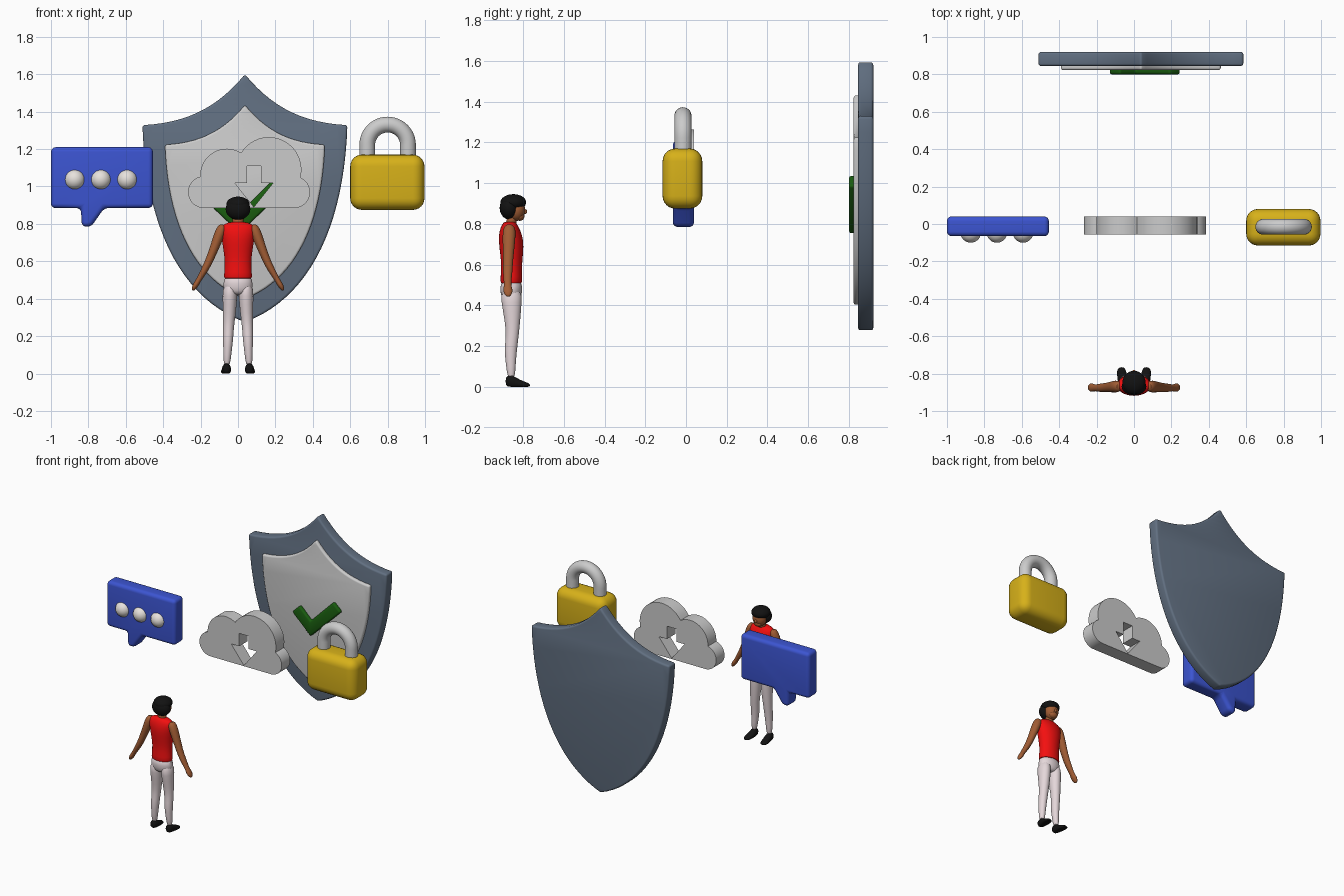
import bpy, bmesh
from math import sin, cos, pi, radians, atan2
from mathutils import Vector
from mathutils.geometry import interpolate_bezier, intersect_sphere_sphere_2d

if "Cube" in bpy.data.objects:
    bpy.data.objects.remove(bpy.data.objects["Cube"])


def material(name, rgb):
    m = bpy.data.materials.new(name)
    m.diffuse_color = (*rgb, 1)
    m.use_nodes = True
    m.node_tree.nodes["Principled BSDF"].inputs["Base Color"].default_value = m.diffuse_color
    return m


BLUE = material("blue", (0.045, 0.09, 0.64))
WHITE = material("white", (0.8, 0.76, 0.72))
GOLD = material("gold", (0.68, 0.44, 0.01))
STEEL = material("steel", (0.12, 0.16, 0.22))
GREEN = material("green", (0.01, 0.11, 0.005))
RED = material("red", (0.9, 0.005, 0.005))
SKIN = material("skin", (0.36, 0.11, 0.035))
CLOTH = material("cloth", (0.78, 0.68, 0.7))
BLACK = material("black", (0.006, 0.006, 0.006))


def finish(name, bm, mat=None):
    bmesh.ops.recalc_face_normals(bm, faces=bm.faces)
    me = bpy.data.meshes.new(name)
    bm.to_mesh(me)
    bm.free()
    ob = bpy.data.objects.new(name, me)
    bpy.context.collection.objects.link(ob)
    if mat:
        me.materials.append(mat)
    return ob


def bevel(ob, width, segments):
    m = ob.modifiers.new("bevel", 'BEVEL')
    m.width, m.segments, m.limit_method = width, segments, 'ANGLE'
    m.angle_limit = radians(25)


def plate(name, outline, y0, y1, mat=None, width=0, segments=3):
    """Front-view (x, z) outline extruded from y0 to y1."""
    bm = bmesh.new()
    face = bm.faces.new([bm.verts.new((x, y0, z)) for x, z in outline])
    ext = bmesh.ops.extrude_face_region(bm, geom=[face])["geom"]
    bmesh.ops.translate(bm, vec=(0, y1 - y0, 0),
                        verts=[v for v in ext if isinstance(v, bmesh.types.BMVert)])
    ob = finish(name, bm, mat)
    if width:
        bevel(ob, width, segments)
    return ob


def ellipsoids(name, parts, mat=None):
    bm = bmesh.new()
    for centre, radii in parts:
        vs = bmesh.ops.create_uvsphere(bm, u_segments=28, v_segments=18, radius=1)["verts"]
        for v in vs:
            v.co = Vector(centre) + Vector([a * b for a, b in zip(v.co, radii)])
    return finish(name, bm, mat)


def loft(name, stations, mat=None, side=(0, 1, 0), n=16, floor=None, smooth=True):
    """Elliptical rings (x, y, z, ru, rv) joined along a path."""
    bm = bmesh.new()
    pts = [Vector(s[:3]) for s in stations]
    v_axis = Vector(side)
    rings = []
    for i, (p, s) in enumerate(zip(pts, stations)):
        t = pts[min(i + 1, len(pts) - 1)] - pts[max(i - 1, 0)]
        u_axis = v_axis.cross(t).normalized()
        ring = []
        for k in range(n):
            a = 2 * pi * k / n
            co = p + u_axis * s[3] * cos(a) + v_axis * s[4] * sin(a)
            if floor is not None:
                co.z = max(co.z, floor)
            ring.append(bm.verts.new(co))
        rings.append(ring)
    for a, b in zip(rings, rings[1:]):
        for k in range(n):
            bm.faces.new((a[k], a[(k + 1) % n], b[(k + 1) % n], b[k]))
    bm.faces.new(rings[0])
    bm.faces.new(rings[-1])
    ob = finish(name, bm, mat)
    if smooth:
        ob.modifiers.new("subsurf", 'SUBSURF').levels = 1
    return ob


# Shield: outer body, raised panel, check mark
top = interpolate_bezier((0, 1.6, 0), (.14, 1.43, 0), (.30, 1.34, 0), (.548, 1.328, 0), 14)
low = interpolate_bezier((.548, 1.328, 0), (.53, .78, 0), (.34, .40, 0), (0, .275, 0), 22)
half = [(p[0], p[1]) for p in top + low[1:]]
shape = half + [(-x, z) for x, z in half[-2:0:-1]]
plate("shield_body", [(x + .037, z) for x, z in shape], .845, .92, STEEL, .013)
plate("shield_panel", [(x * .78 + .037, .4 + (z - .275) * .782) for x, z in shape],
      .823, .86, None, .012)
plate("check_mark", [(-.135, .888), (-.075, .945), (.01, .86), (.19, 1.04), (.25, .985), (.01, .75)],
      .80, .84, GREEN, .012)

# Speech bubble with three dots
plate("speech_bubble", [(-1, 1.21), (-1, .885), (-.84, .885), (-.835, .785), (-.785, .785),
                        (-.715, .885), (-.455, .885), (-.455, 1.21)], -.065, .04, BLUE, .028, 5)
for i in range(3):
    ellipsoids("bubble_dot", [((-.873 + .14 * i, -.045, 1.037), (.055, .055, .055))], WHITE)

# Cloud from four arcs, pierced by an arrow
circles = [((-.182, .97), .085), ((-.06, 1.06), .142), ((.165, 1.09), .174), ((.30, .97), .085)]
joints = [Vector((-.182, .885))]
for (c, r), (d, q) in zip(circles, circles[1:]):
    joints.append(max(intersect_sphere_sphere_2d(c, r, d, q), key=lambda p: p[1]))
joints.append(Vector((.30, .885)))
outline = []
for (c, r), a, b in zip(circles, joints, joints[1:]):
    a0 = atan2(a[1] - c[1], a[0] - c[0])
    sweep = (a0 - atan2(b[1] - c[1], b[0] - c[0])) % (2 * pi)
    outline += [(c[0] + r * cos(a0 - sweep * k / 20), c[1] + r * sin(a0 - sweep * k / 20))
                for k in range(20)]
outline.append((.30, .885))
cloud = plate("cloud", outline, -.055, .04)
arrow = plate("arrow_cutter", [(.048, 1.11), (.123, 1.11), (.123, 1.018), (.187, 1.018),
                               (.085, .89), (-.016, 1.018), (.048, 1.018)], -.2, .2)
arrow.hide_render = True
cut = cloud.modifiers.new("arrow", 'BOOLEAN')
cut.object, cut.operation, cut.solver = arrow, 'DIFFERENCE', 'EXACT'

# Padlock
plate("padlock_body", [(.6, .875), (.997, .875), (.997, 1.17), (.6, 1.17)], -.115, .08, GOLD, .062, 6)
arc = [(.8 - .109 * cos(pi * k / 24), 1.222 + .109 * sin(pi * k / 24)) for k in range(25)]
path = [(.691, 1.12)] + arc + [(.909, 1.12)]
loft("padlock_shackle", [(x, -.015, z, .042, .042) for x, z in path], n=24, smooth=False)

# Figure, facing the shield: torso, hips, neck, head, hair
loft("shirt", [(0, -.858, .505, .074, .05), (0, -.858, .512, .078, .056), (0, -.857, .57, .072, .052),
               (0, -.856, .62, .073, .053), (0, -.857, .69, .084, .062), (0, -.862, .745, .094, .06),
               (0, -.866, .785, .098, .045), (0, -.866, .802, .07, .034), (0, -.866, .812, .035, .026)], RED)
loft("hips", [(0, -.858, .42, .045, .035), (0, -.858, .44, .078, .05), (0, -.858, .48, .081, .057),
              (0, -.858, .53, .073, .05)], CLOTH)
loft("neck", [(0, -.862, .78, .034, .03), (0, -.858, .81, .029, .025), (0, -.848, .86, .029, .026)], SKIN)
ellipsoids("head", [((0, -.835, .87), (.048, .045, .056)), ((0, -.816, .838), (.03, .023, .023)),
                    ((0, -.79, .86), (.009, .01, .012))], SKIN)
ellipsoids("hair", [((0, -.848, .906), (.062, .063, .04)), ((0, -.868, .878), (.066, .047, .056))], BLACK)

# Limbs, mirrored left and right
for s, tag in ((-1, "left"), (1, "right")):
    loft(tag + "_leg", [(s * .042, -.858, .48, .038, .052), (s * .043, -.857, .42, .041, .052),
                        (s * .046, -.852, .32, .035, .038), (s * .051, -.852, .25, .029, .031),
                        (s * .053, -.862, .18, .028, .032), (s * .057, -.86, .10, .021, .023),
                        (s * .06, -.858, .04, .018, .019)], CLOTH)
    loft(tag + "_shoe", [(s * .061, -.886, .028, .012, .016), (s * .061, -.878, .026, .023, .028),
                         (s * .061, -.85, .024, .025, .034), (s * .063, -.82, .014, .026, .022),
                         (s * .067, -.785, .008, .027, .015), (s * .069, -.765, .006, .013, .008)],
         BLACK, side=(0, 0, 1), floor=0)
    loft(tag + "_arm", [(s * .075, -.868, .795, .016, .018), (s * .088, -.868, .775, .03, .034),
                        (s * .112, -.87, .71, .027, .031), (s * .15, -.874, .61, .021, .024),
                        (s * .175, -.876, .56, .02, .024), (s * .212, -.876, .498, .013, .016),
                        (s * .222, -.875, .48, .016, .024), (s * .235, -.874, .46, .013, .022),
                        (s * .243, -.873, .442, .006, .009)], SKIN)

# Apply modifiers, drop the cutter, shade
bpy.ops.object.select_all(action='SELECT')
bpy.context.view_layer.objects.active = cloud
bpy.ops.object.convert(target='MESH')
bpy.data.objects.remove(arrow)
bpy.ops.object.shade_smooth_by_angle(angle=radians(35))
